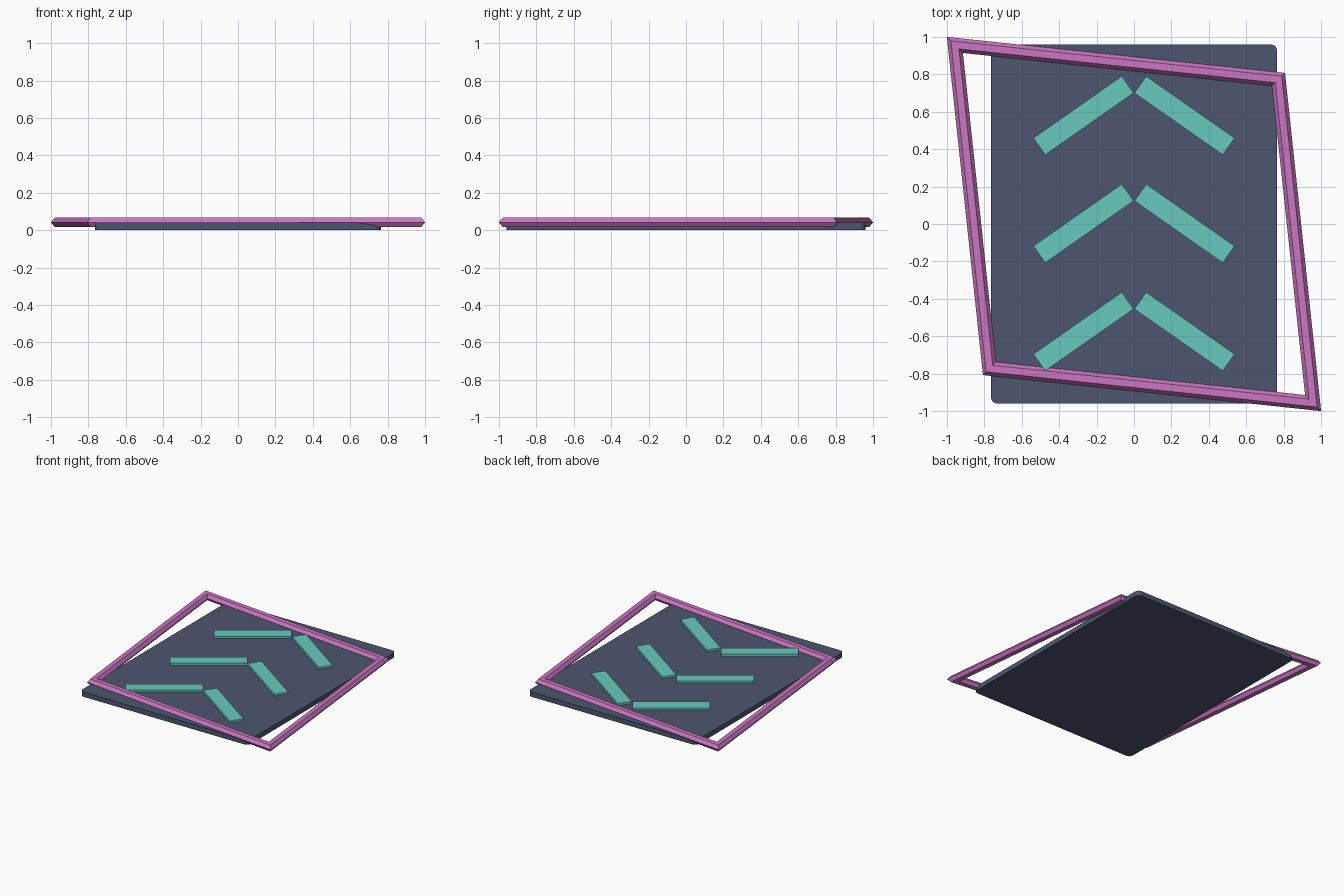
import bpy
import bmesh
from math import radians

cube = bpy.data.objects.get("Cube")
if cube:
    bpy.data.objects.remove(cube, do_unlink=True)


def material(name, rgb):
    mat = bpy.data.materials.new(name)
    mat.use_nodes = True
    mat.diffuse_color = (*rgb, 1)
    mat.node_tree.nodes["Principled BSDF"].inputs["Base Color"].default_value = (*rgb, 1)
    return mat


slate = material("slate blue", (0.076, 0.093, 0.162))
pink = material("orchid pink", (0.597, 0.181, 0.533))
teal = material("teal", (0.138, 0.591, 0.527))


def box(name, size, location, mat, turn=0, corner=0):
    """Box with optionally rounded upright edges."""
    bm = bmesh.new()
    bmesh.ops.create_cube(bm, size=1)
    bmesh.ops.scale(bm, vec=size, verts=bm.verts)
    if corner:
        upright = [e for e in bm.edges
                   if abs(e.verts[0].co.z - e.verts[1].co.z) > size[2] / 2]
        bmesh.ops.bevel(bm, geom=upright, offset=corner, segments=4,
                        profile=0.5, affect='EDGES')
    mesh = bpy.data.meshes.new(name)
    bm.to_mesh(mesh)
    bm.free()
    mesh.materials.append(mat)
    obj = bpy.data.objects.new(name, mesh)
    obj.location = location
    obj.rotation_euler.z = radians(turn)
    bpy.context.collection.objects.link(obj)
    return obj


# Base slab
box("base_slab", (1.53, 1.92, 0.04), (0, 0, 0.02), slate, corner=0.035)

# Skewed four-sided frame with a six-sided section
bpy.ops.mesh.primitive_torus_add(major_segments=4, minor_segments=6,
                                 major_radius=1, minor_radius=0.0448,
                                 location=(0, 0, 0.0415))
frame = bpy.context.object
frame.name = "frame"
frame.scale = (1.354, 1.093, 0.66)
frame.rotation_euler.z = radians(135)
frame.data.materials.append(pink)
bpy.ops.object.shade_flat()

# Three chevrons, each made of two slanted bars
for row, y in enumerate((-0.575, 0.003, 0.58), 1):
    for side, sign in (("left", 1), ("right", -1)):
        box(f"chevron_{row}_{side}", (0.577, 0.11, 0.024),
            (sign * 0.27, y, 0.046), teal, turn=-sign * 35)
